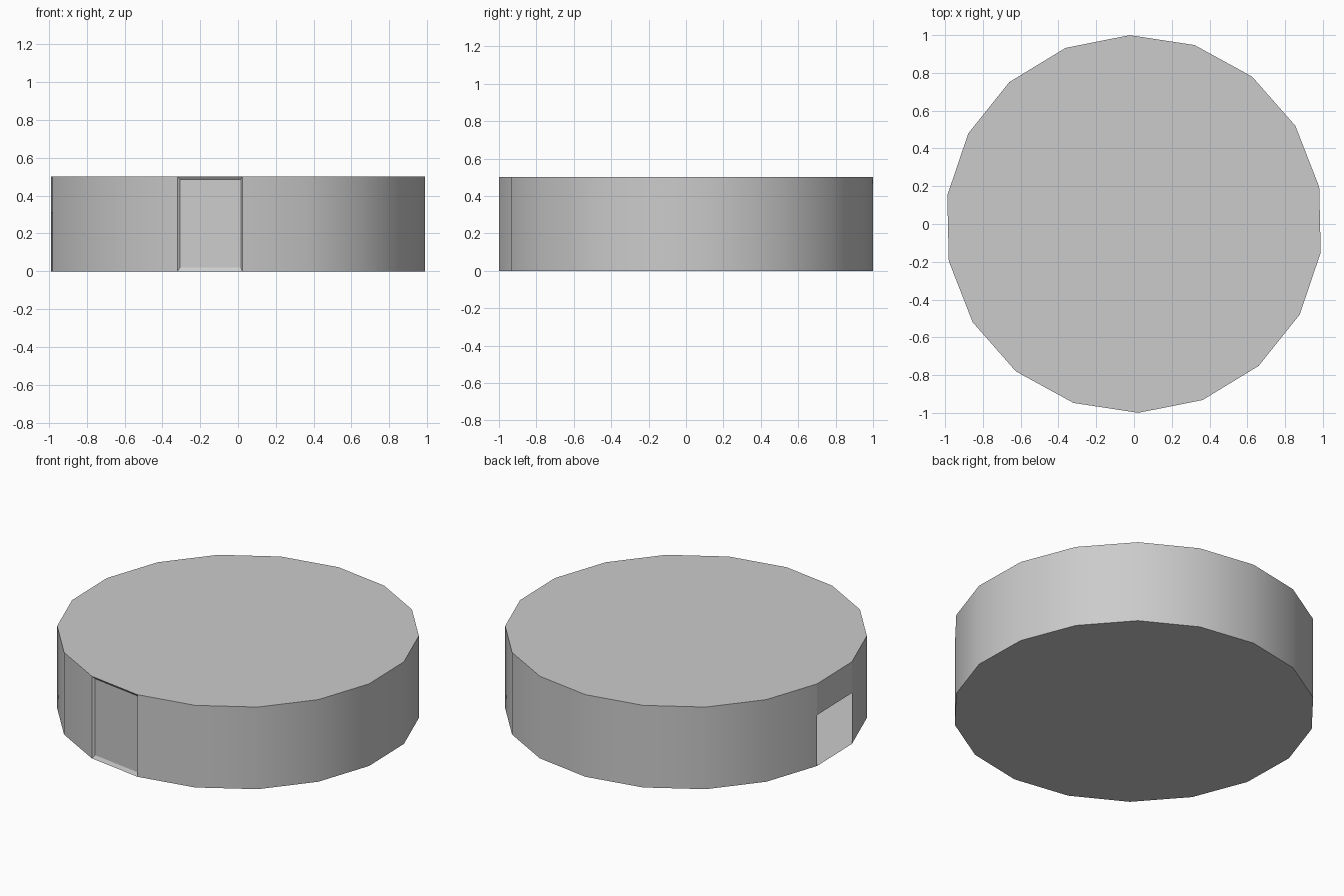
import bpy, bmesh, math

if "Cube" in bpy.data.objects:
    bpy.data.objects.remove(bpy.data.objects["Cube"])

SIDES, HEIGHT, START = 18, 0.5, math.radians(-88.7)
DOOR, OPENING = 17, 13      # wall panels: front door, left opening
OPEN_TOP = 0.31

bm = bmesh.new()

def ring(z):
    return [bm.verts.new((math.cos(START + i * math.tau / SIDES),
                          math.sin(START + i * math.tau / SIDES), z))
            for i in range(SIDES)]

low, high = ring(0), ring(HEIGHT)

# Flat roof and floor of the hollow drum
bm.faces.new(high)
bm.faces.new(low[::-1])

# Wall panels, leaving a low opening on the left
for i in range(SIDES):
    j = (i + 1) % SIDES
    if i == OPENING:
        a, b = (bm.verts.new((v.co.x, v.co.y, OPEN_TOP)) for v in (low[i], low[j]))
        opening_verts = {low[i]: a, low[j]: b}
        bm.faces.new((a, b, high[j], high[i]))
    elif i == DOOR:
        # Door panel, inset and set slightly back from the wall
        p, q = low[i].co.copy(), low[j].co.copy()
        along = (q - p).normalized()
        inward = -((p + q) / 2).normalized() * 0.012
        outer = [low[i], low[j], high[j], high[i]]
        inner = []
        for base, shift, z in ((p, 0.013, 0.02), (q, -0.01, 0.02),
                               (q, -0.01, 0.485), (p, 0.013, 0.485)):
            co = base + along * shift + inward
            co.z = z
            inner.append(bm.verts.new(co))
        bm.faces.new(inner)
        for k in range(4):
            m = (k + 1) % 4
            bm.faces.new((outer[k], outer[m], inner[m], inner[k]))
    else:
        bm.faces.new((low[i], low[j], high[j], high[i]))

mesh = bpy.data.meshes.new("drum_body")
bm.to_mesh(mesh)
bm.free()
body = bpy.data.objects.new("drum_body", mesh)
bpy.context.collection.objects.link(body)

# Smooth round wall, crisp rims and door frame
bpy.context.view_layer.objects.active = body
body.select_set(True)
bpy.ops.object.shade_smooth_by_angle(angle=math.radians(30))
